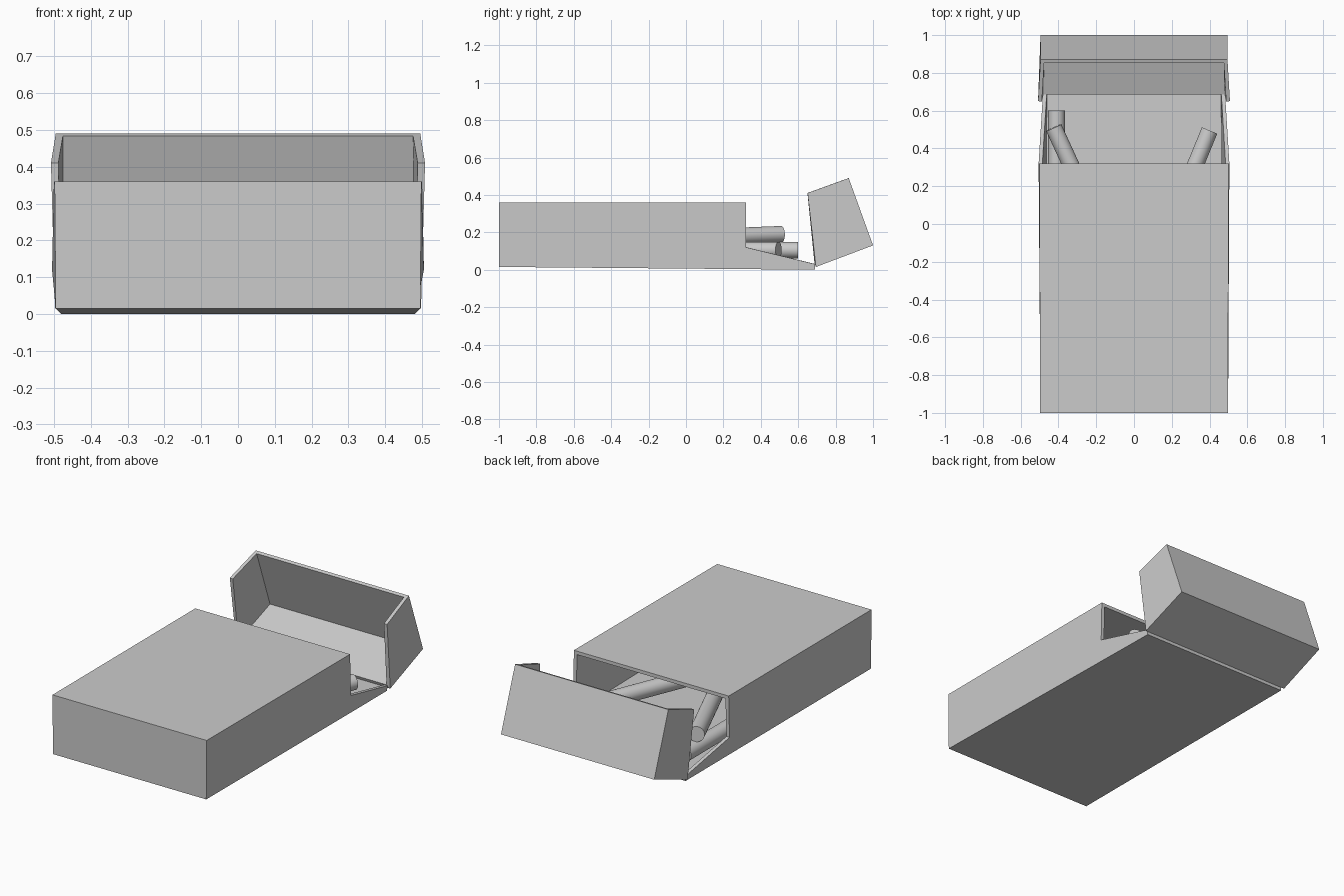
import bpy, bmesh
from mathutils import Vector

cube = bpy.data.objects.get("Cube")
if cube:
    bpy.data.objects.remove(cube, do_unlink=True)

# One plain card colour
grey = bpy.data.materials.new("light grey")
grey.use_nodes = True
colour = (0.6, 0.6, 0.6, 1)
grey.diffuse_color = colour
grey.node_tree.nodes["Principled BSDF"].inputs["Base Color"].default_value = colour


def shell(name, profile, panels, wall):
    """Two mirrored side walls joined by panels along chosen profile edges.
    Profile points are (half width, y, z)."""
    bm = bmesh.new()
    right = [bm.verts.new(p) for p in profile]
    left = [bm.verts.new((-x, y, z)) for x, y, z in profile]
    bm.faces.new(right)
    bm.faces.new(left[::-1])
    for a, b in panels:
        bm.faces.new((right[b], right[a], left[a], left[b]))
    bmesh.ops.recalc_face_normals(bm, faces=bm.faces)
    # Make sure normals point away from the inside
    middle = sum((v.co for v in bm.verts), Vector()) / len(bm.verts)
    first = bm.faces[:][0]
    if first.normal.dot(first.calc_center_median() - middle) < 0:
        bmesh.ops.reverse_faces(bm, faces=bm.faces)
    mesh = bpy.data.meshes.new(name)
    bm.to_mesh(mesh)
    bm.free()
    mesh.materials.append(grey)
    obj = bpy.data.objects.new(name, mesh)
    bpy.context.collection.objects.link(obj)
    solid = obj.modifiers.new("card thickness", "SOLIDIFY")
    solid.thickness = wall
    solid.offset = -1
    solid.use_even_offset = True
    return obj


def stick(name, end, direction, length, radius=0.044):
    """Round stick reaching from its visible end back into the box."""
    d = Vector(direction).normalized()
    bpy.ops.mesh.primitive_cylinder_add(
        vertices=32, radius=radius, depth=length,
        location=Vector(end) + d * length / 2,
        rotation=d.to_track_quat('Z', 'Y').to_euler())
    obj = bpy.context.object
    obj.name = name
    obj.data.materials.append(grey)
    bpy.ops.object.shade_smooth_by_angle()


# Box body lying on its back, sides cut away diagonally at the open end
shell("box_body", [
    (0.495, -1.0, 0.015), (0.498, -1.0, 0.36), (0.5, 0.32, 0.36),
    (0.505, 0.32, 0.12), (0.482, 0.69, 0.03), (0.48, 0.69, 0.0),
], [(0, 1), (1, 2), (5, 0)], 0.02)

# Lid folded back at the hinge: back panel, end panel and two sides
shell("hinged_lid", [
    (0.497, 0.695, 0.015), (0.508, 0.65, 0.41),
    (0.495, 0.87, 0.49), (0.495, 1.0, 0.13),
], [(2, 3), (3, 0)], 0.02)

# Loose sticks inside
stick("straight_stick", (-0.41, 0.6, 0.105), (0, -1, 0), 0.95)
stick("upper_tilted_stick", (-0.425, 0.51, 0.19), (0.115, -0.25, -0.01), 0.95)
stick("lower_tilted_stick", (0.4, 0.495, 0.105), (-0.07, -0.17, 0), 0.95)
